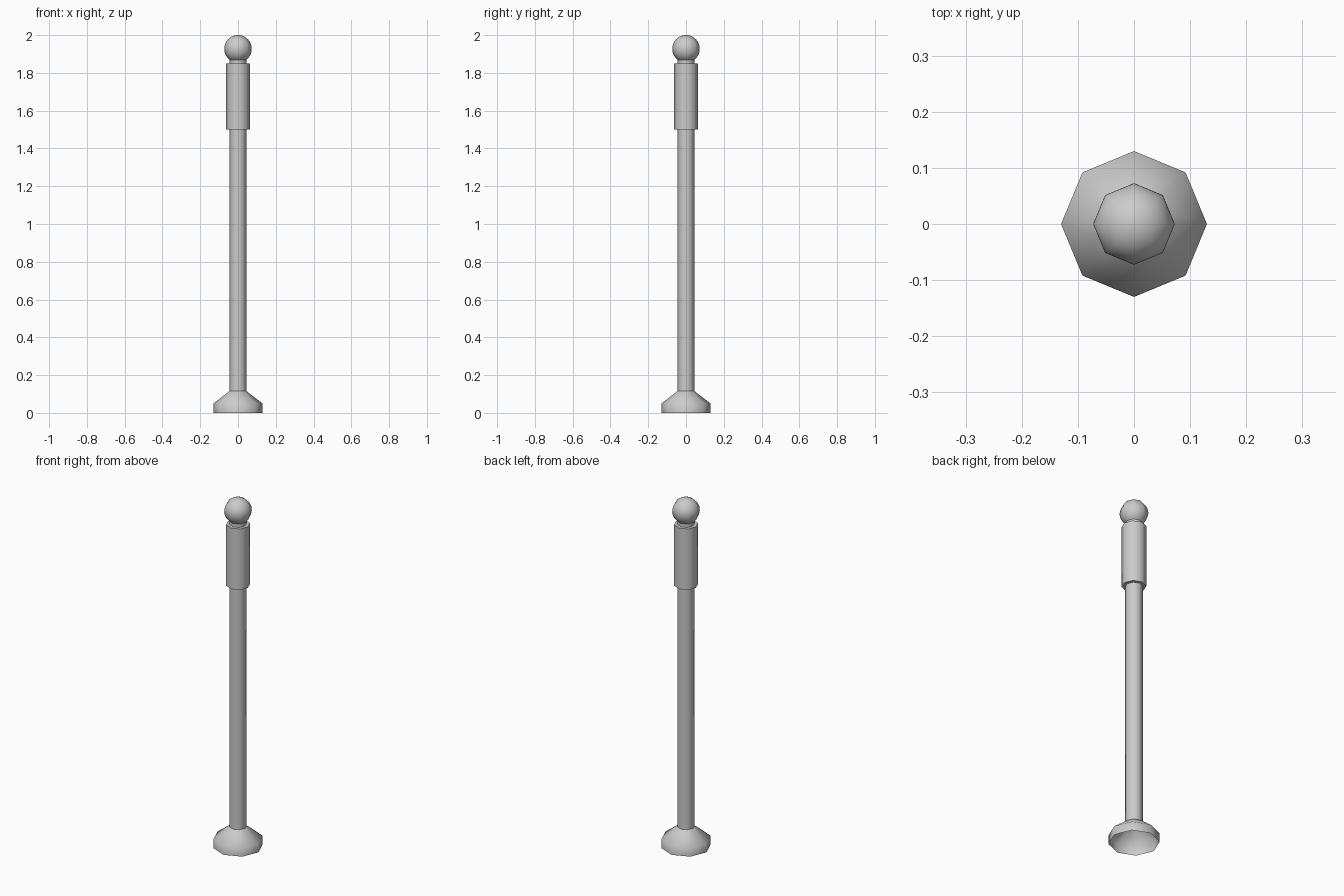
import bpy, math

if "Cube" in bpy.data.objects:
    bpy.data.objects.remove(bpy.data.objects["Cube"])

SIDES = 8

def lathe(name, profile, angle=50):
    """Revolve (radius, z) points into an open octagonal shell."""
    verts, rings = [], []
    for r, z in profile:
        n = 1 if r < 1e-5 else SIDES
        rings.append([len(verts) + i for i in range(n)])
        for i in range(n):
            a = 2 * math.pi * i / SIDES
            verts.append((r * math.cos(a), r * math.sin(a), z))
    faces = []
    for lo, hi in zip(rings, rings[1:]):
        for i in range(SIDES):
            j = (i + 1) % SIDES
            if len(hi) == 1:
                faces.append((lo[i], lo[j], hi[0]))
            else:
                faces.append((lo[i], lo[j], hi[j], hi[i]))
    mesh = bpy.data.meshes.new(name)
    mesh.from_pydata(verts, [], faces)
    obj = bpy.data.objects.new(name, mesh)
    bpy.context.collection.objects.link(obj)
    bpy.ops.object.select_all(action='DESELECT')
    obj.select_set(True)
    bpy.context.view_layer.objects.active = obj
    bpy.ops.object.shade_smooth_by_angle(angle=math.radians(angle))
    return obj

# Flared foot, open underneath
lathe("base", [(0.13, 0), (0.13, 0.05), (0.045, 0.115)], 60)

# Slim shaft
lathe("pole", [(0.045, 0.115), (0.045, 1.5)])

# Thicker grip sleeve with ledges at both ends
lathe("sleeve", [(0.045, 1.5), (0.063, 1.5), (0.063, 1.85), (0.045, 1.85)])

# Neck and ball finial
R, CZ, STEPS = 0.073, 1.927, 12
start = -math.acos(0.045 / R)
ball = []
for k in range(STEPS + 1):
    t = start + (math.pi / 2 - start) * k / STEPS
    ball.append((R * math.cos(t), CZ + R * math.sin(t)))
lathe("neck", [(0.045, 1.85), ball[0]])
lathe("ball", ball, 60)
